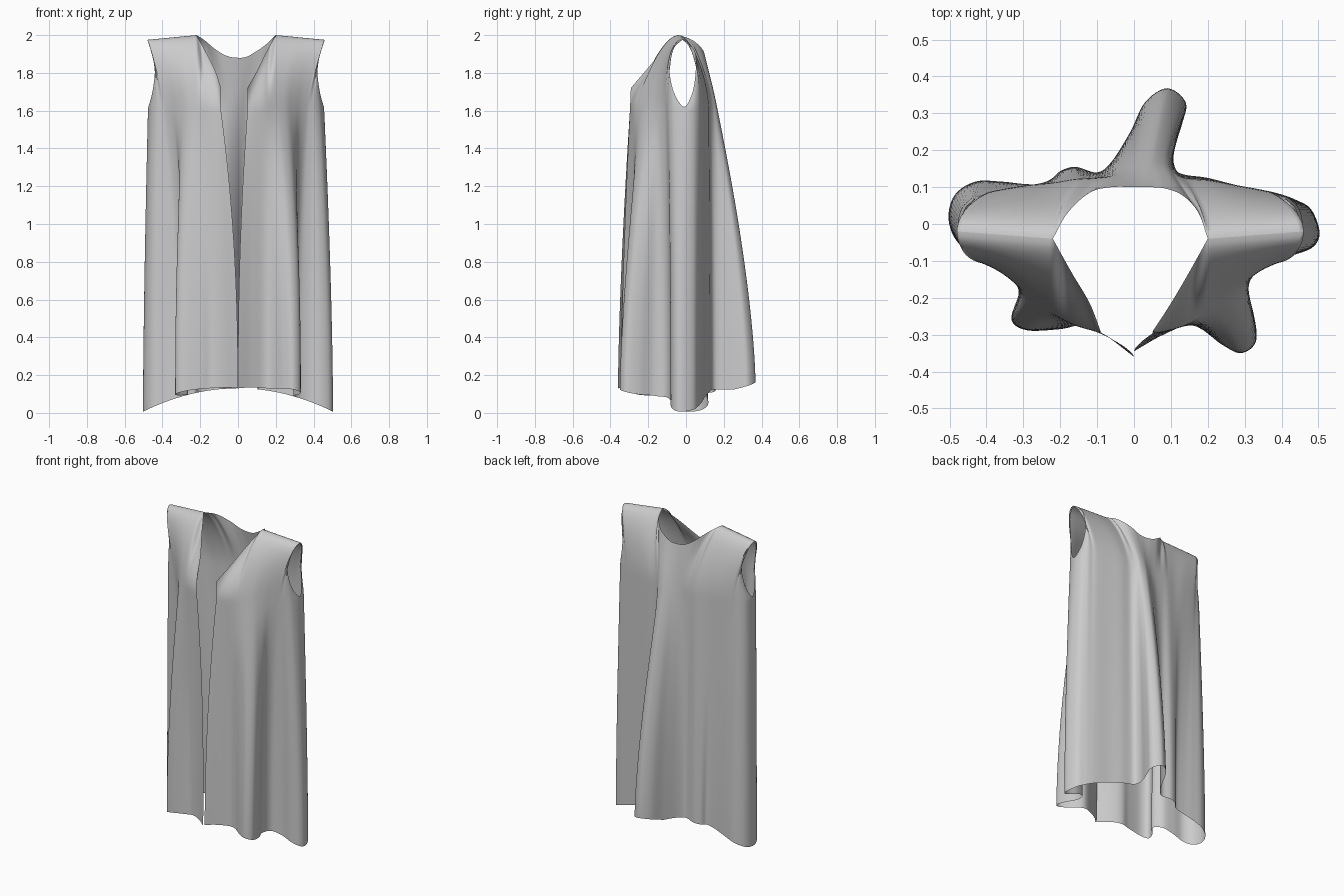
import bpy, bmesh
from mathutils import Vector

if "Cube" in bpy.data.objects:
    bpy.data.objects.remove(bpy.data.objects["Cube"])

# Plan of the hem, from the right front edge round the back to the left front edge
hem = [(0, -.345), (.08, -.30), (.16, -.275), (.24, -.328), (.29, -.35), (.33, -.32),
       (.325, -.25), (.295, -.17), (.31, -.105), (.37, -.08), (.44, -.08), (.488, -.06), (.503, -.02),
       (.48, .04), (.44, .065), (.40, .08), (.36, .09),
       (.28, .105), (.20, .125), (.12, .14), (.105, .19), (.13, .27), (.14, .33), (.09, .368),
       (.03, .33), (-.01, .25), (-.06, .17), (-.10, .14), (-.16, .155), (-.205, .14), (-.23, .11),
       (-.29, .108), (-.36, .115), (-.43, .115), (-.485, .08), (-.503, .02), (-.485, -.04),
       (-.44, -.075), (-.37, -.08),
       (-.30, -.095), (-.265, -.15), (-.31, -.2), (-.332, -.26), (-.29, -.288), (-.2, -.285),
       (-.14, -.275), (-.08, -.30), (0, -.36)]

# Chest level plan: one side (mirrored) and the back
chest_side = [(.05, -.297), (.09, -.29), (.14, -.275), (.19, -.25), (.225, -.23), (.26, -.205),
              (.295, -.17), (.33, -.135), (.365, -.11), (.39, -.10), (.415, -.09), (.44, -.065),
              (.457, -.01), (.448, .04), (.42, .07), (.39, .08), (.36, .09)]
chest_back = [(.28, .105), (.20, .12), (.14, .125), (.11, .14), (.09, .16), (.07, .167),
              (.045, .167), (.015, .155), (-.02, .14), (-.06, .13), (-.11, .125), (-.16, .122),
              (-.22, .112), (-.29, .105)]

# Top edge pieces: front neckline, armhole, back neckline
neck_front = [(.05, -.292, 1.72), (.10, -.215, 1.81), (.15, -.13, 1.91), (.20, -.04, 2.0)]
armhole = [(.46, -.02, 1.975), (.437, -.075, 1.92), (.42, -.088, 1.82), (.433, -.065, 1.70),
           (.455, -.01, 1.62), (.433, .035, 1.70), (.42, .052, 1.82), (.437, .045, 1.92),
           (.46, -.02, 1.975)]
neck_back = [(.20, -.04, 2.0), (.175, .03, 1.975), (.135, .075, 1.94), (.09, .095, 1.91),
             (.045, .10, 1.885), (0, .10, 1.88), (-.06, .10, 1.89), (-.12, .085, 1.925),
             (-.18, .03, 1.975), (-.22, -.04, 2.0)]


def mirrored(side):
    """Left side: the right side reflected, set slightly further out."""
    return [(-(p[0] + (.04 if p[0] == .05 else .02)),) + tuple(p[1:]) for p in side][::-1]


def spline(pts, steps):
    """Smooth curve through all points."""
    p = [Vector(q).to_3d() for q in pts]
    p = [2 * p[0] - p[1]] + p + [2 * p[-1] - p[-2]]
    out = []
    for i in range(1, len(p) - 2):
        a, b, c, d = p[i - 1:i + 3]
        for k in range(steps):
            t = k / steps
            out.append(.5 * (2 * b + (c - a) * t + (2 * a - 5 * b + 4 * c - d) * t * t
                             + (3 * b - a - 3 * c + d) * t ** 3))
    out.append(p[-2])
    return out


def clamp(x):
    return min(1, max(0, x))


STEPS, LOW, HIGH = 6, 44, 18
hem_c = spline(hem, STEPS)
chest_c = spline(chest_side + chest_back + mirrored(chest_side), STEPS)

# Top edge: curved pieces joined by straight shoulder seams
pieces = [neck_front, armhole, neck_back, mirrored(armhole), mirrored(neck_front)]
seams = [5, 3, 3, 5]
top_c = []
for i, piece in enumerate(pieces):
    top_c += spline(piece, STEPS)[:-1]
    if i < 4:
        top_c += spline([piece[-1], pieces[i + 1][0]], STEPS * seams[i])[:-1]
top_c.append(Vector(pieces[-1][-1]))

# Cloth sheet: each column hangs from the top edge down to the hem
bm = bmesh.new()
columns = []
for h, c, t in zip(hem_c, chest_c, top_c):
    h.z = (.13 - .122 * (h.x / .5) ** 2 + .3 * max(0, h.y - .25)
           + .2 * max(0, -h.y - .15) * abs(h.x) / .33)
    c.z = min(1.6, t.z - .04)
    power = 1.5 + .7 * clamp(-h.y / .15)       # front folds stay deep for longer
    col = []
    for k in range(LOW):                       # folds fade out towards the chest
        v = k / LOW
        p = h.lerp(c, v ** power)
        p.y = h.y + (c.y - h.y) * v ** 1.5
        p.z = h.z + (c.z - h.z) * v
        col.append(bm.verts.new(p))
    rise = t.z - c.z
    slope = 1.5 * (c - h) / (c.z - h.z)
    slope.z = 1
    b1 = c + slope * rise * .4
    flat = clamp((t.z - 1.92) / .05) * clamp(1.15 - abs(t.y + .03) / .06)
    over = Vector((t.x, t.y + (.07 if c.y > 0 else -.08), t.z + .002))
    b2 = c.lerp(t, .7).lerp(over, flat)        # rounding over the shoulder
    for k in range(HIGH + 1):
        v = k / HIGH
        w = 1 - v
        col.append(bm.verts.new(c * w ** 3 + b1 * 3 * v * w * w + b2 * 3 * v * v * w + t * v ** 3))
    columns.append(col)
for a, b in zip(columns, columns[1:]):
    for k in range(LOW + HIGH):
        bm.faces.new((a[k], b[k], b[k + 1], a[k + 1]))
for f in bm.faces:
    f.smooth = True
bmesh.ops.recalc_face_normals(bm, faces=bm.faces)

mesh = bpy.data.meshes.new("sleeveless_robe")
bm.to_mesh(mesh)
bm.free()
robe = bpy.data.objects.new("sleeveless_robe", mesh)
bpy.context.collection.objects.link(robe)
